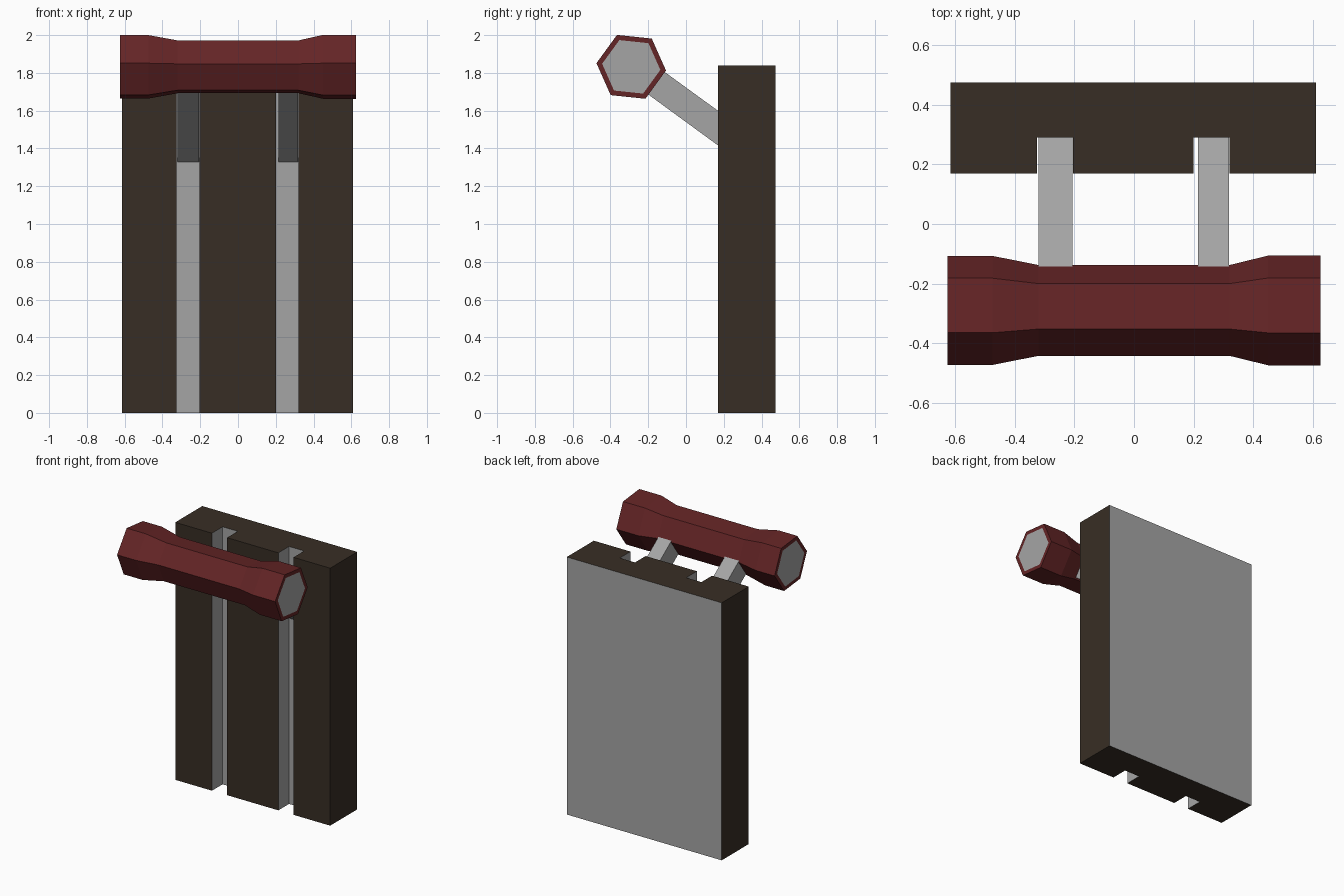
import bpy, bmesh, math
from mathutils import Vector

cube = bpy.data.objects.get("Cube")
if cube:
    bpy.data.objects.remove(cube, do_unlink=True)


def material(name, rgb):
    m = bpy.data.materials.new(name)
    m.use_nodes = True
    m.diffuse_color = (*rgb, 1)
    m.node_tree.nodes["Principled BSDF"].inputs["Base Color"].default_value = (*rgb, 1)
    return m


BROWN = material("dark brown", (0.039, 0.027, 0.018))
GREY = material("grey", (0.376, 0.376, 0.376))
RED = material("dark red", (0.127, 0.018, 0.019))


def finish(name, bm, mats):
    bmesh.ops.recalc_face_normals(bm, faces=bm.faces)
    mesh = bpy.data.meshes.new(name)
    bm.to_mesh(mesh)
    bm.free()
    for m in mats:
        mesh.materials.append(m)
    ob = bpy.data.objects.new(name, mesh)
    bpy.context.collection.objects.link(ob)
    return ob


def extrude_profile(points, offset):
    bm = bmesh.new()
    face = bm.faces.new([bm.verts.new(p) for p in points])
    new = bmesh.ops.extrude_face_region(bm, geom=[face])["geom"]
    bmesh.ops.translate(bm, vec=Vector(offset),
                        verts=[v for v in new if isinstance(v, bmesh.types.BMVert)])
    bmesh.ops.recalc_face_normals(bm, faces=bm.faces)
    return bm


FRONT, FLOOR, BACK, TOP = 0.17, 0.29, 0.475, 1.84
GROOVES = [(-0.325, -0.205), (0.20, 0.32)]

# Backboard: grooved plan extruded upwards, grey on the back and in the grooves
plan = [(-0.615, FRONT)]
for a, b in GROOVES:
    plan += [(a, FRONT), (a, FLOOR), (b, FLOOR), (b, FRONT)]
plan += [(0.61, FRONT), (0.61, BACK), (-0.615, BACK)]
bm = extrude_profile([(x, y, 0) for x, y in plan], (0, 0, TOP))
for f in bm.faces:
    c = f.calc_center_median()
    upright = abs(f.normal.z) < 0.5
    in_groove = c.y > FRONT + 0.01 and abs(c.x) < 0.5
    f.material_index = int(upright and in_groove)
finish("backboard", bm, [BROWN, GREY])

# Sloping support arms, from the groove floor into the grip
for name, x0, x1 in (("right_arm", -0.32, -0.207), ("left_arm", 0.215, 0.318)):
    side = [(FLOOR, 1.328), (FLOOR, 1.512), (-0.24, 1.897), (-0.24, 1.715)]
    bm = extrude_profile([(x0, y, z) for y, z in side], (x1 - x0, 0, 0))
    finish(name, bm, [GREY])

# Hexagonal grip with flared ends and grey end caps
bm = bmesh.new()
sections = [(-0.625, 0.155), (-0.625, 0.184), (-0.475, 0.184), (-0.32, 0.153),
            (0.32, 0.153), (0.45, 0.185), (0.625, 0.185), (0.625, 0.155)]
rings = []
for x, r in sections:
    angles = [math.radians(60 * k - 6) for k in range(6)]
    rings.append([bm.verts.new((x, -0.29 + r * math.cos(a), 1.832 + r * math.sin(a)))
                  for a in angles])
for lo, hi in zip(rings, rings[1:]):
    for k in range(6):
        n = (k + 1) % 6
        bm.faces.new((lo[k], lo[n], hi[n], hi[k]))
for ring in (rings[0], rings[-1]):
    bm.faces.new(ring).material_index = 1
finish("grip", bm, [RED, GREY])
